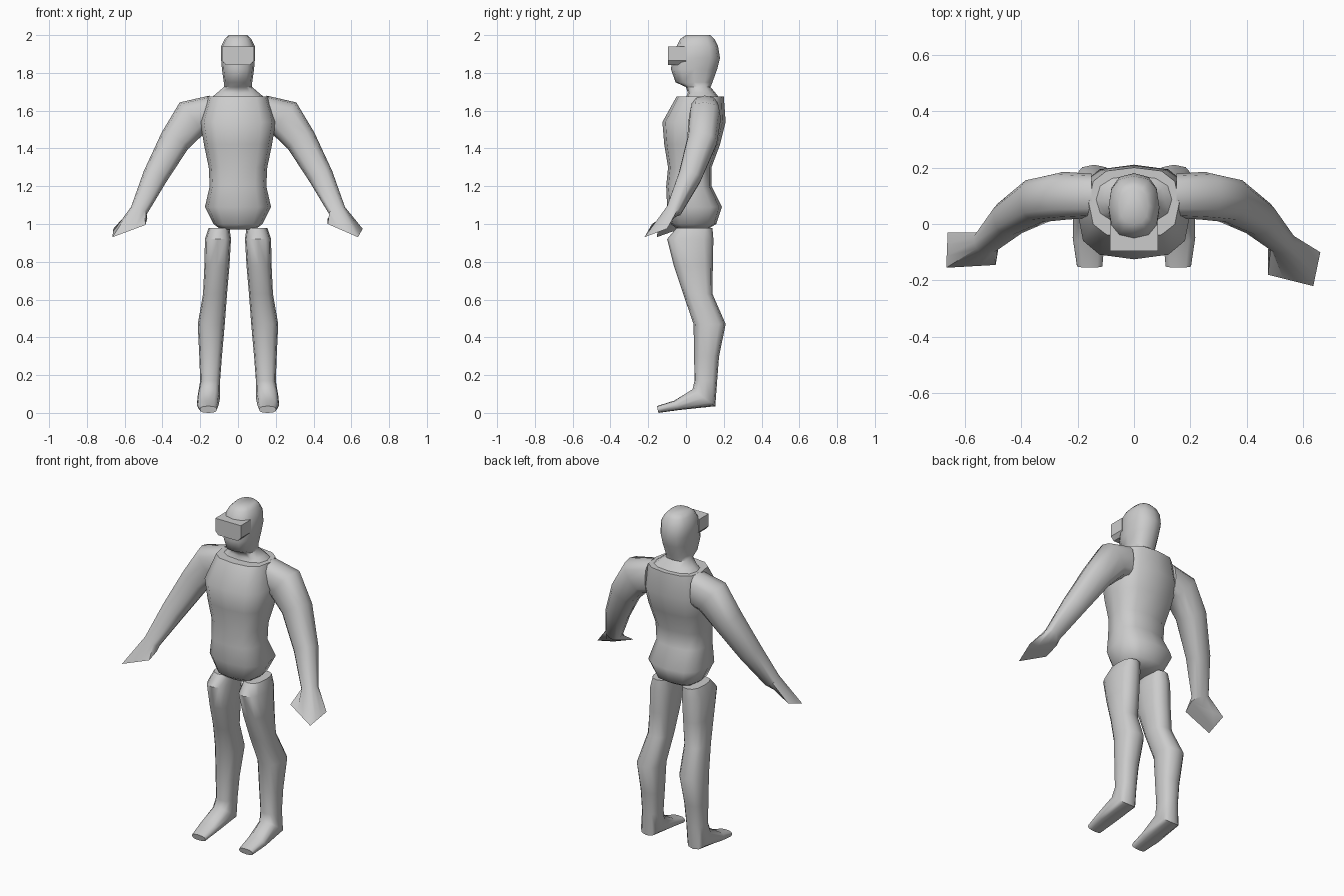
import bpy, bmesh, math
from mathutils import Vector

if "Cube" in bpy.data.objects:
    bpy.data.objects.remove(bpy.data.objects["Cube"])


def ring(c, u, v, n=12, p=2.6):
    """Superellipse cross-section around c with half-axis vectors u and v."""
    pts = []
    for i in range(n):
        a = 2 * math.pi * i / n
        s, t = math.cos(a), math.sin(a)
        pts.append(Vector(c) + Vector(u) * math.copysign(abs(s) ** (2 / p), s)
                   + Vector(v) * math.copysign(abs(t) ** (2 / p), t))
    return pts


def loft(name, rings, angle=50):
    bm = bmesh.new()
    rows = [[bm.verts.new(p) for p in r] for r in rings]
    n = len(rows[0])
    for a, b in zip(rows, rows[1:]):
        for i in range(n):
            j = (i + 1) % n
            bm.faces.new((a[i], a[j], b[j], b[i]))
    bm.faces.new(rows[0])
    bm.faces.new(rows[-1])
    bmesh.ops.recalc_face_normals(bm, faces=bm.faces)
    me = bpy.data.meshes.new(name)
    bm.to_mesh(me)
    bm.free()
    ob = bpy.data.objects.new(name, me)
    bpy.context.collection.objects.link(ob)
    bpy.context.view_layer.objects.active = ob
    ob.select_set(True)
    bpy.ops.object.shade_smooth_by_angle(angle=math.radians(angle))
    ob.select_set(False)
    return ob


def flat(z, x0, x1, y0, y1, p=2.6):
    """Horizontal section from its extents."""
    return ring(((x0 + x1) / 2, (y0 + y1) / 2, z),
                ((x1 - x0) / 2, 0, 0), (0, (y1 - y0) / 2, 0), p=p)


# torso: z, half width, front y, back y
loft("torso", [flat(z, -w, w, f, b, 2.8) for z, w, f, b in [
    (0.97, .09, -.04, .11), (1.0, .13, -.08, .16), (1.09, .175, -.10, .19),
    (1.2, .15, -.105, .135), (1.3, .155, -.095, .135), (1.42, .18, -.115, .18),
    (1.54, .2, -.125, .21), (1.675, .16, -.05, .2)]])

# head and neck
loft("head", [flat(z, -w, w, f, b, 2.5) for z, w, f, b in [
    (1.67, .14, .0, .175), (1.695, .11, .01, .155), (1.725, .075, .0, .13),
    (1.75, .075, -.055, .14), (1.82, .085, -.08, .165), (1.88, .09, -.07, .18),
    (1.94, .09, -.05, .17), (1.98, .07, -.03, .15), (2.0, .05, .0, .13)]])

# visor: outline swept front to back
outline = [(-.085, 1.94), (.085, 1.94), (.085, 1.865), (.065, 1.843),
           (-.065, 1.843), (-.085, 1.865)]
loft("visor", [[Vector((x, y, z)) for x, z in outline] for y in (-.095, .0)], 20)

# arms: centre and radii across and through the limb
arm = [((.15, .1, 1.58), .1, .078), ((.245, .1, 1.56), .105, .085),
       ((.335, .085, 1.44), .082, .08), ((.44, .02, 1.25), .066, .062),
       ((.525, -.065, 1.07), .046, .042)]
hands = {
    1: [(.66, -.1, .975), (.475, -.09, 1.03), (.475, -.18, 1.0), (.635, -.22, .93)],
    -1: [(.66, -.03, .975), (.48, -.085, 1.03), (.49, -.145, .995), (.665, -.155, .93)]}


def quad_ring(corners):
    """Four corners with two extra points per edge, matching a 12-sided ring."""
    c = [Vector(p) for p in corners]
    return [c[i].lerp(c[(i + 1) % 4], k / 3) for i in range(4) for k in range(3)]


for side, label in ((1, "left"), (-1, "right")):
    rows = []
    for i, (c, ru, rv) in enumerate(arm):
        prev, nxt = Vector(arm[max(i - 1, 0)][0]), Vector(arm[min(i + 1, 4)][0])
        t = (nxt - prev).normalized() if i else Vector((1, 0, 0))
        u = Vector((-t.z, 0, t.x)).normalized()
        v = u.cross(t).normalized()
        if v.y < 0:
            v = -v
        rows.append(ring(c, u * ru, v * rv))
    hand = quad_ring(hands[side])
    # turn the hand loop so its first corner faces the outer back of the wrist
    best = min(((sum((hand[(i * d + k) % 12] - rows[-1][i]).length_squared
                     for i in range(12)), k, d) for k in range(12) for d in (1, -1)))
    rows.append([hand[(i * best[2] + best[1]) % 12] for i in range(12)])
    for r in rows:
        for p in r:
            p.x *= side
    loft(label + "_arm", rows)

# legs with feet: z, inner x, outer x, front y, back y
leg = [(.98, .045, .155, -.05, .14), (.92, .037, .175, -.1, .145),
       (.78, .045, .178, -.065, .142), (.63, .058, .185, -.015, .14),
       (.47, .07, .213, .04, .21), (.3, .085, .205, .043, .175),
       (.17, .095, .2, .045, .165)]
for side, label in ((1, "left"), (-1, "right")):
    rows = [flat(*s) for s in leg]
    # slanted ankle, then the tapering toe
    rows.append(ring((.155, .095, .08), (.06, 0, 0), (0, .06, -.045)))
    rows.append(ring((.16, -.05, .04), (.057, 0, 0), (0, .012, -.025)))
    rows.append(ring((.157, -.15, .018), (.045, 0, 0), (0, .004, -.018)))
    for r in rows:
        for p in r:
            p.x *= side
    loft(label + "_leg", rows)
